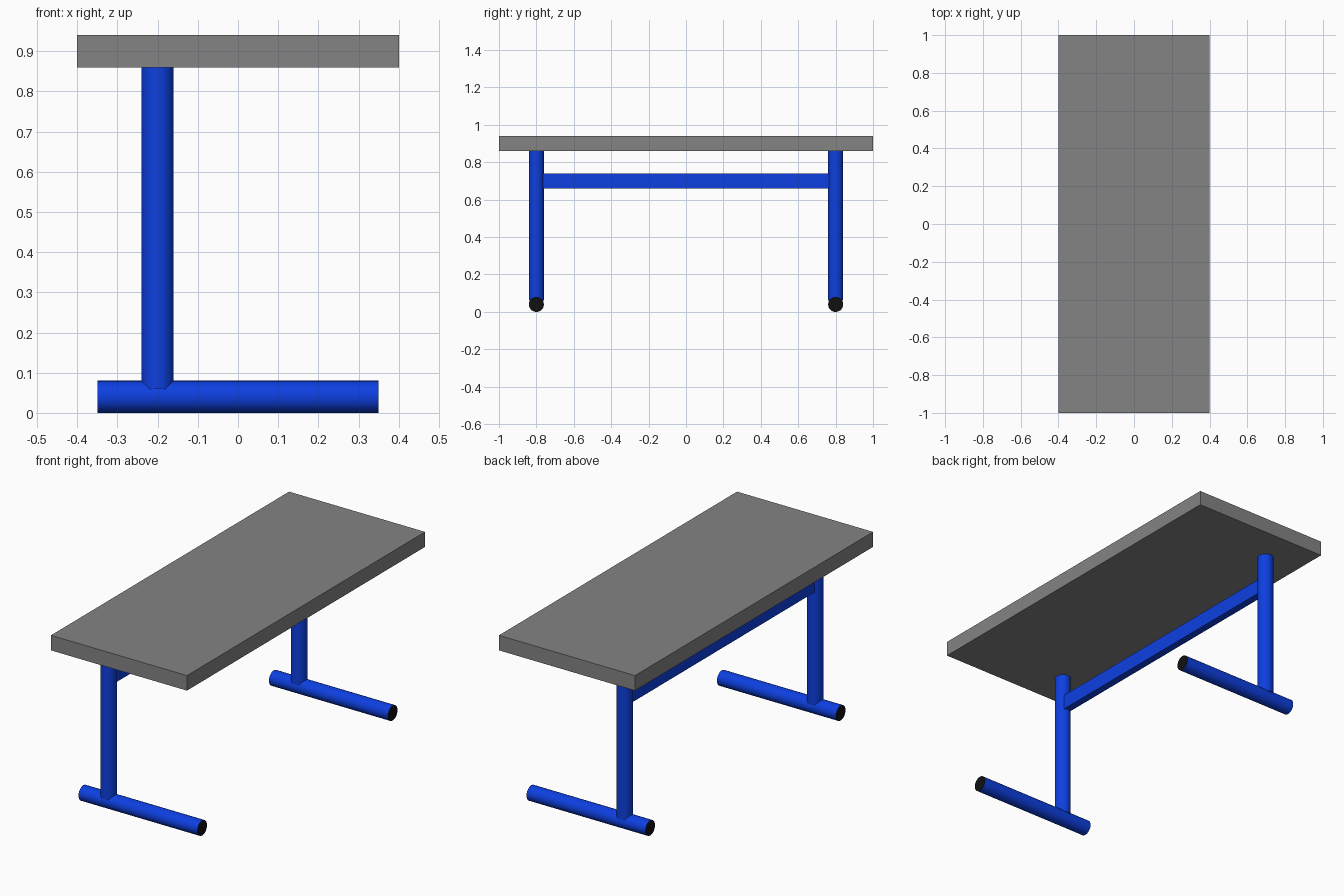
import bpy
import math

if "Cube" in bpy.data.objects:
    bpy.data.objects.remove(bpy.data.objects["Cube"])


def material(name, rgb):
    m = bpy.data.materials.new(name)
    m.diffuse_color = (*rgb, 1)
    m.use_nodes = True
    m.node_tree.nodes["Principled BSDF"].inputs["Base Color"].default_value = m.diffuse_color
    return m


GREY = material("grey top", (0.23, 0.23, 0.23))
BLUE = material("blue paint", (0.004, 0.05, 0.75))
BLACK = material("black cap", (0.005, 0.005, 0.005))


def box(name, loc, size, mat):
    bpy.ops.mesh.primitive_cube_add(size=1, location=loc)
    ob = bpy.context.object
    ob.name = name
    ob.scale = size
    bpy.ops.object.transform_apply(location=False, rotation=False, scale=True)
    ob.data.materials.append(mat)
    return ob


def tube(name, loc, length, along_x=False):
    bpy.ops.mesh.primitive_cylinder_add(vertices=32, radius=0.04, depth=length, location=loc)
    ob = bpy.context.object
    ob.name = name
    if along_x:
        ob.rotation_euler = (0, math.pi / 2, 0)
        bpy.ops.object.transform_apply(location=False, rotation=True, scale=False)
    ob.data.materials.append(BLUE)
    bpy.ops.object.shade_smooth_by_angle(angle=math.radians(40))
    return ob


# Table top and the rail between the posts
box("table_top", (0, 0, 0.90), (0.8, 2.0, 0.08), GREY)
box("cross_rail", (-0.2, 0, 0.70), (0.04, 1.6, 0.08), BLUE)

# Two post-and-foot legs, feet closed by black end caps
for side, y in (("front", -0.8), ("back", 0.8)):
    tube(side + "_post", (-0.2, y, 0.46), 0.80)
    foot = tube(side + "_foot", (0, y, 0.04), 0.70, along_x=True)
    foot.data.materials.append(BLACK)
    for f in foot.data.polygons:
        if abs(f.normal.x) > 0.9:
            f.material_index = 1
